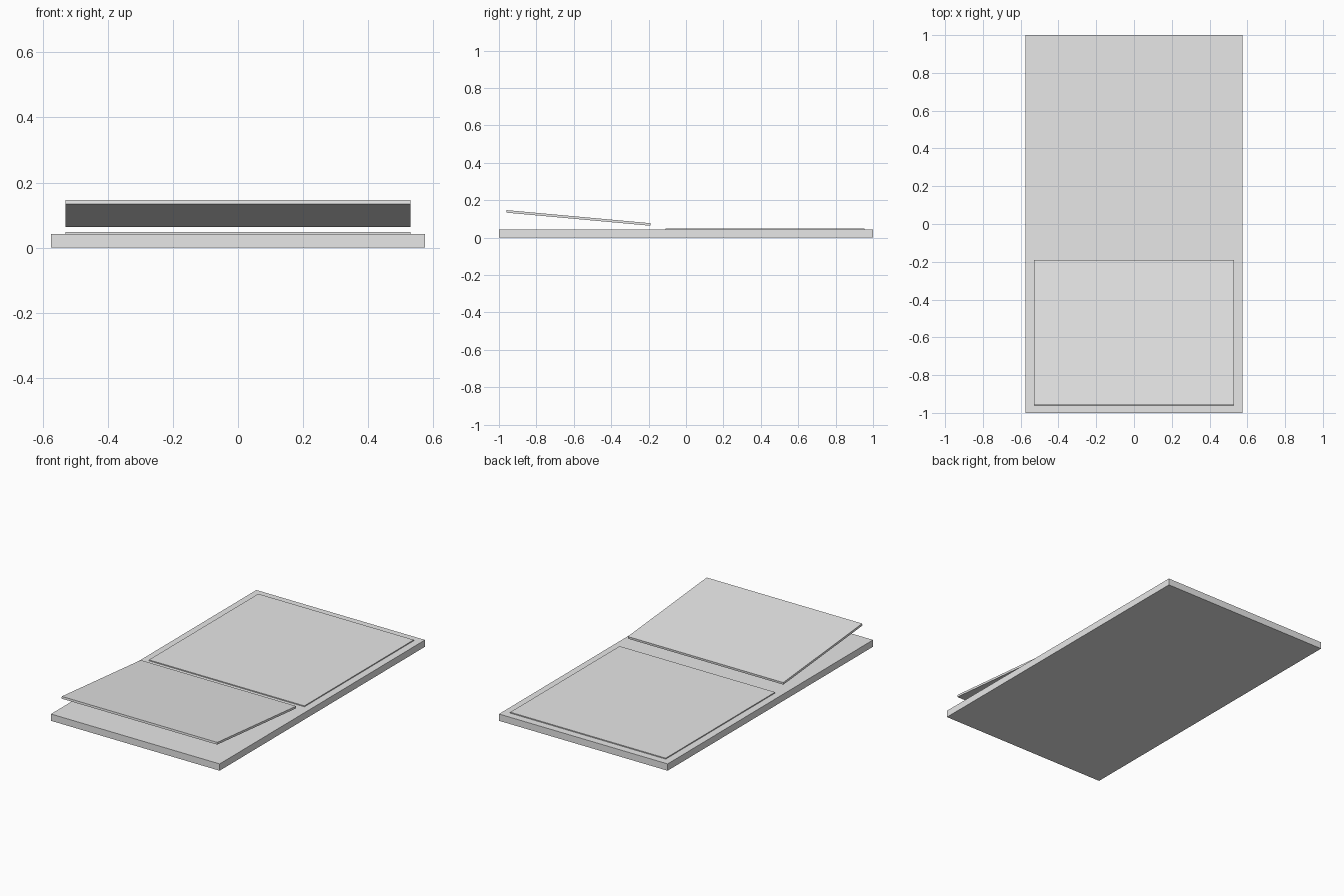
import bpy
import math

cube = bpy.data.objects.get("Cube")
if cube:
    bpy.data.objects.remove(cube, do_unlink=True)

# One light grey for every part
grey = bpy.data.materials.new("light_grey")
grey.use_nodes = True
colour = (0.8, 0.8, 0.8, 1.0)
grey.diffuse_color = colour
grey.node_tree.nodes["Principled BSDF"].inputs["Base Color"].default_value = colour


def slab(name, centre, size, tilt=0.0):
    """Flat box of the given size, tilted about the x axis in degrees."""
    bpy.ops.mesh.primitive_cube_add(size=1, location=centre)
    obj = bpy.context.object
    obj.name = name
    obj.scale = size
    bpy.ops.object.transform_apply(location=False, rotation=False, scale=True)
    obj.rotation_euler.x = math.radians(tilt)
    obj.data.materials.append(grey)
    return obj


# Base board
slab("base", (0, 0, 0.021), (1.15, 2.0, 0.042))

# Thin panel lying on the rear of the base
slab("rear_panel", (0, 0.422, 0.044), (1.06, 1.065, 0.008))

# Raised front panel, sloping down towards the middle
slab("tilted_front_panel", (0, -0.575, 0.105), (1.06, 0.772, 0.0135), -5.2)
